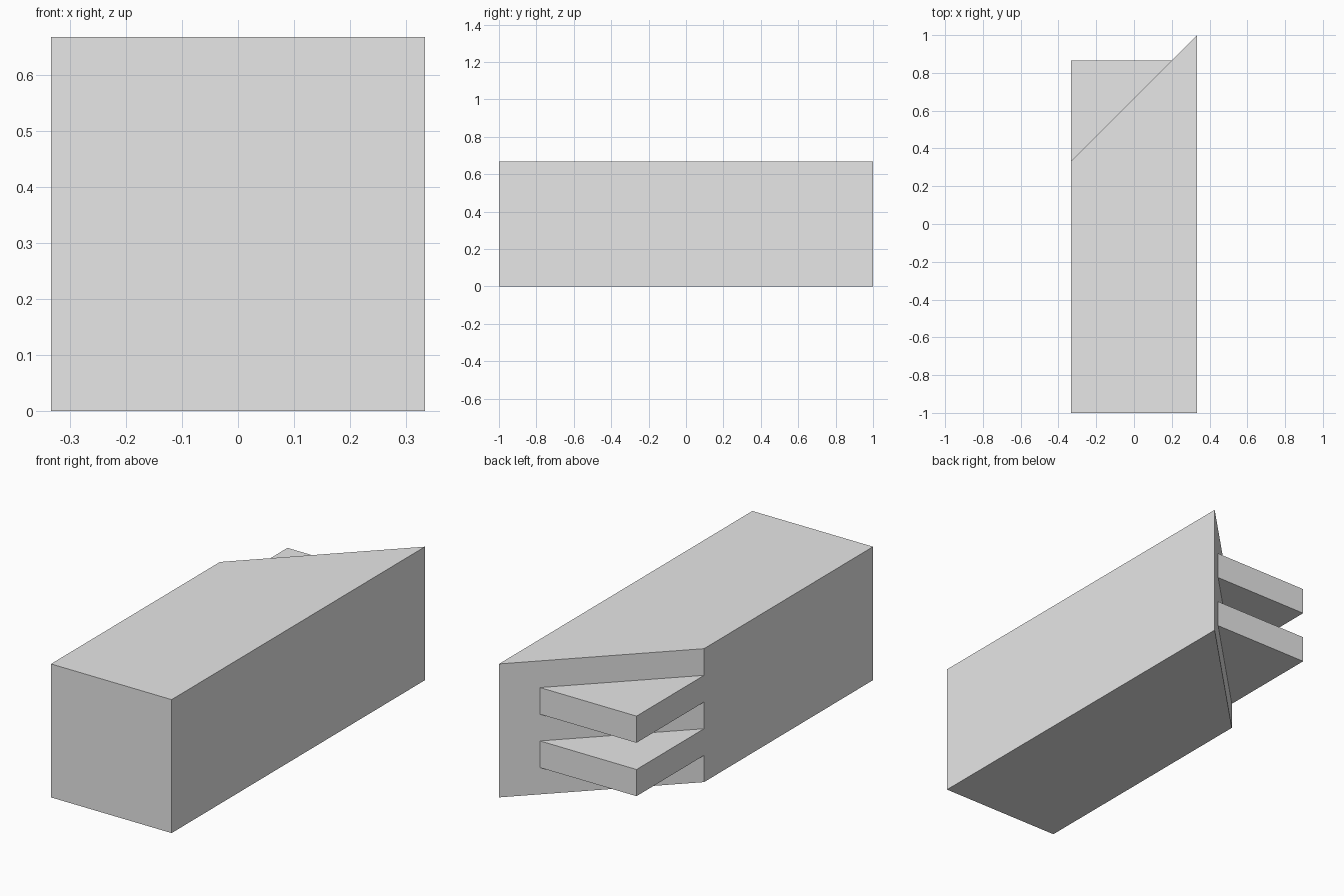
import bpy
import bmesh

cube = bpy.data.objects.get("Cube")
if cube:
    bpy.data.objects.remove(cube, do_unlink=True)

HALF = 1 / 3            # half the width of the square bar
LAYER = 2 * HALF / 5    # the end is split into five equal layers

# Single plain grey material
grey = bpy.data.materials.new("light grey")
grey.use_nodes = True
colour = (0.8, 0.8, 0.8, 1)
grey.diffuse_color = colour
grey.node_tree.nodes["Principled BSDF"].inputs["Base Color"].default_value = colour


def prism(name, outline, bottom, top):
    """Extrude a flat outline upwards between two heights."""
    bm = bmesh.new()
    face = bm.faces.new([bm.verts.new((x, y, bottom)) for x, y in outline])
    result = bmesh.ops.extrude_face_region(bm, geom=[face], use_keep_orig=True)
    raised = [v for v in result["geom"] if isinstance(v, bmesh.types.BMVert)]
    bmesh.ops.translate(bm, verts=raised, vec=(0, 0, top - bottom))
    bmesh.ops.recalc_face_normals(bm, faces=bm.faces)
    mesh = bpy.data.meshes.new(name)
    bm.to_mesh(mesh)
    bm.free()
    mesh.materials.append(grey)
    obj = bpy.data.objects.new(name, mesh)
    bpy.context.collection.objects.link(obj)
    return obj


# Square bar with a mitred back end
prism("mitred_bar",
      [(-HALF, -1), (HALF, -1), (HALF, 1), (-HALF, HALF)], 0, 2 * HALF)

# Two triangular fingers standing on the mitre, flush with the short side
tip = 1 - LAYER
for name, layer in (("lower_finger", 1), ("upper_finger", 3)):
    prism(name, [(-HALF, HALF), (HALF - LAYER, tip), (-HALF, tip)],
          layer * LAYER, (layer + 1) * LAYER)
